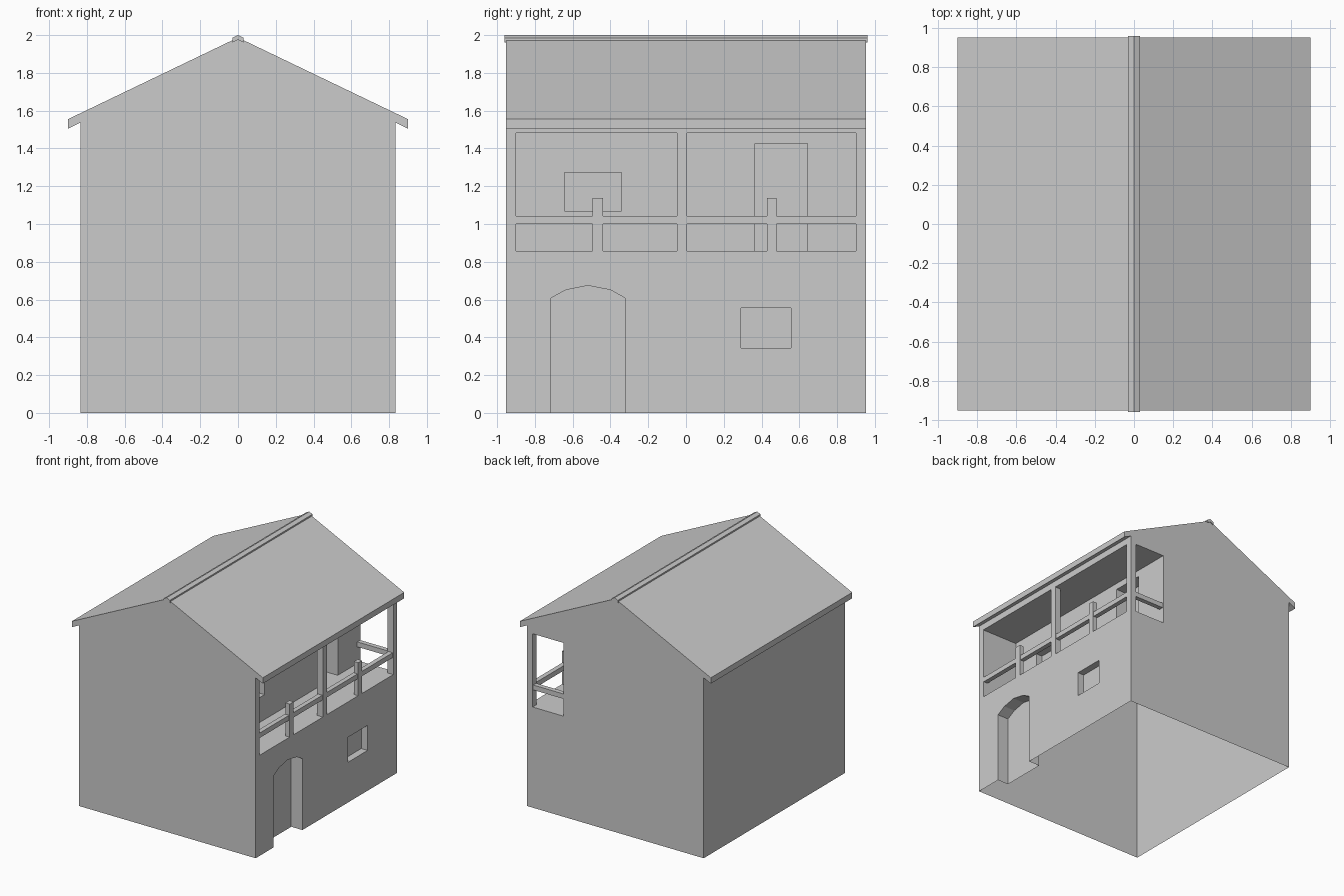
import bpy, bmesh
from mathutils import Vector

old = bpy.data.objects.get("Cube")
if old:
    bpy.data.objects.remove(old)

GREY = (0.6, 0.6, 0.6, 1)
mat = bpy.data.materials.new("plain_grey")
mat.use_nodes = True
mat.diffuse_color = GREY
mat.node_tree.nodes["Principled BSDF"].inputs["Base Color"].default_value = GREY


def prism(name, profile, axis, lo, hi):
    """Extrude a flat profile along x (profile is y,z) or y (profile is x,z)."""
    bm = bmesh.new()
    place = (lambda p: (lo, *p)) if axis == "x" else (lambda p: (p[0], lo, p[1]))
    face = bm.faces.new([bm.verts.new(place(p)) for p in profile])
    grown = bmesh.ops.extrude_face_region(bm, geom=[face])["geom"]
    shift = Vector((hi - lo, 0, 0) if axis == "x" else (0, hi - lo, 0))
    bmesh.ops.translate(bm, vec=shift, verts=[v for v in grown if isinstance(v, bmesh.types.BMVert)])
    bmesh.ops.recalc_face_normals(bm, faces=bm.faces)
    mesh = bpy.data.meshes.new(name)
    bm.to_mesh(mesh)
    bm.free()
    obj = bpy.data.objects.new(name, mesh)
    mesh.materials.append(mat)
    bpy.context.collection.objects.link(obj)
    return obj


def box(name, x, y, z):
    return prism(name, [(y[0], z[0]), (y[1], z[0]), (y[1], z[1]), (y[0], z[1])], "x", *x)


WALL, END = 0.833, 0.952          # half width and half length of the house
INNER = 0.49                      # back wall of the balcony
FLOOR, CEIL = 0.857, 1.481
EAVE, SLOPE = 0.9, 0.48
EAVE_LOW, THICK = 1.505, 0.05
OUT = 1.2                         # cutters reach past the walls


def under(x):
    return EAVE_LOW + (EAVE - abs(x)) * SLOPE


# House body with a gable at each end
body = prism("house_walls", [(-WALL, 0), (WALL, 0), (WALL, under(WALL)),
                             (0, under(0)), (-WALL, under(WALL))], "y", -END, END)

# Balcony recess, open to the side and the back end, then door and window recesses
arch = [(-0.715, -0.1), (-0.323, -0.1), (-0.323, 0.608), (-0.4, 0.651),
        (-0.52, 0.674), (-0.635, 0.651), (-0.715, 0.608)]
cutters = [
    box("balcony_cutter", (INNER, OUT), (-0.9, OUT), (FLOOR, CEIL)),
    prism("entrance_cutter", arch, "x", WALL - 0.105, OUT),
    box("lower_window_cutter", (WALL - 0.06, OUT), (0.29, 0.555), (0.343, 0.556)),
    box("upper_window_cutter", (INNER - 0.06, 0.6), (-0.643, -0.342), (1.069, 1.272)),
    box("upper_door_cutter", (INNER - 0.105, 0.6), (0.365, 0.643), (FLOOR, 1.426)),
]
for cutter in cutters:
    mod = body.modifiers.new(cutter.name, "BOOLEAN")
    mod.operation, mod.solver, mod.object = "DIFFERENCE", "EXACT", cutter

# Apply the cuts and open the underside
depsgraph = bpy.context.evaluated_depsgraph_get()
bm = bmesh.new()
bm.from_object(body, depsgraph)
base = [f for f in bm.faces if all(v.co.z < 0.001 for v in f.verts)]
bmesh.ops.delete(bm, geom=base, context="FACES")
body.modifiers.clear()
bm.to_mesh(body.data)
bm.free()
for cutter in cutters:
    bpy.data.objects.remove(cutter)

# Roof and ridge cap
top = [(x, under(x) + THICK) for x in (-EAVE, 0, EAVE)]
low = [(x, under(x)) for x in (EAVE, 0, -EAVE)]
prism("roof", top + low, "y", -END, END)
prism("ridge_cap", [(-0.03, 1.985), (0, 2.0), (0.03, 1.985), (0.03, 1.96),
                    (0, 1.975), (-0.03, 1.96)], "y", -0.96, 0.96)

# Balcony posts
for name, y in (("middle_post", (-0.048, 0.005)), ("corner_post", (0.9, END))):
    box(name, (WALL - 0.055, WALL), y, (FLOOR, CEIL))
for name, y in (("front_rail_post", (-0.495, -0.44)), ("back_rail_post", (0.428, 0.479))):
    box(name, (WALL - 0.04, WALL), y, (FLOOR, 1.138))

# Balcony rails
RAIL = (1.0, 1.042)
box("side_rail", (WALL - 0.045, WALL - 0.005), (-0.9, 0.9), RAIL)
box("end_rail", (INNER, WALL - 0.055), (0.905, 0.945), RAIL)
